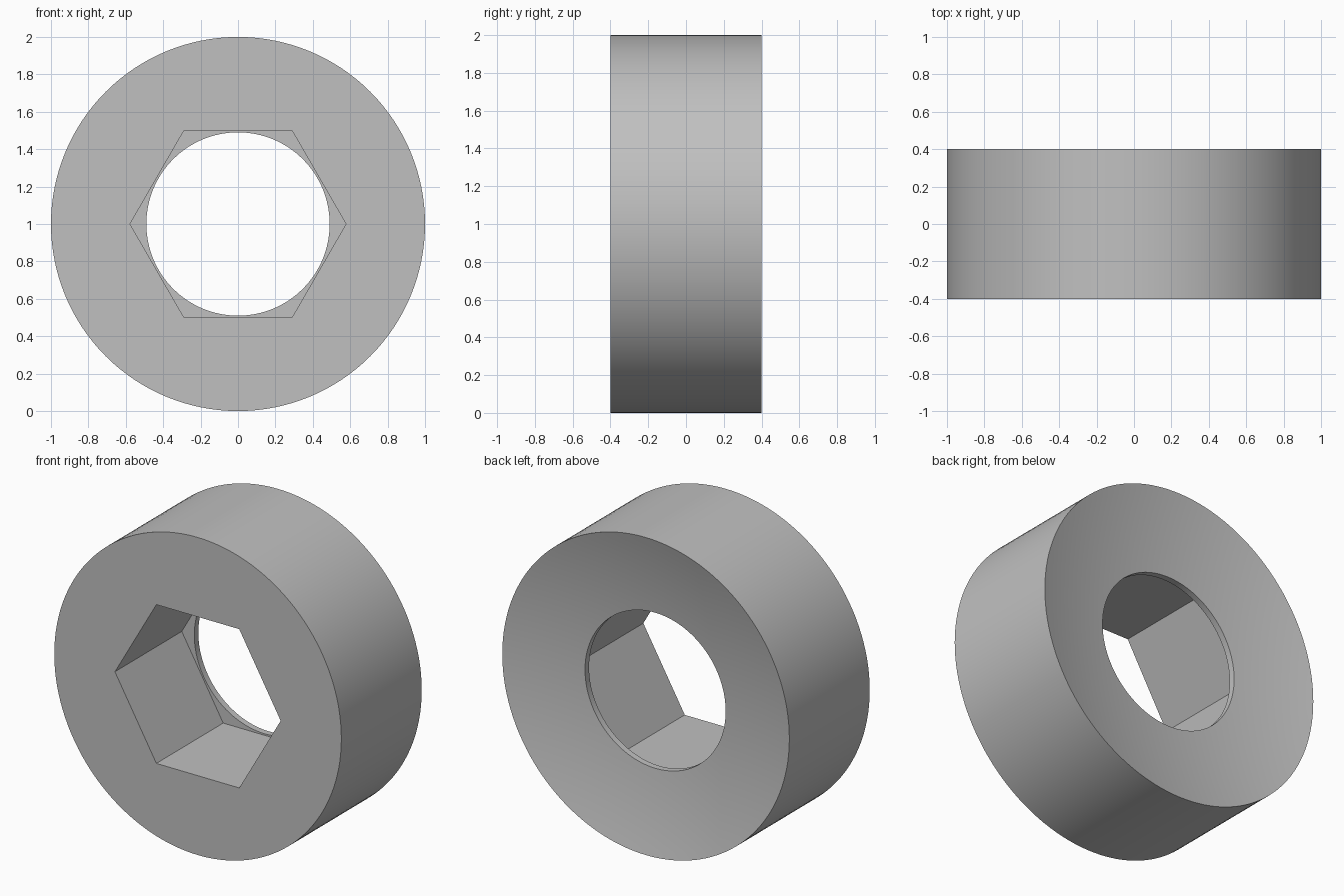
import bpy
import bmesh
from math import pi, radians, sqrt
from mathutils import Vector

default = bpy.data.objects.get("Cube")
if default:
    bpy.data.objects.remove(default, do_unlink=True)

OUTER, BORE, HALF = 1.0, 0.49, 0.4     # radii and half thickness
SEAT_Y, FLOOR_Y = 0.305, 0.265         # inner edge of the dish, end of the hex socket
SEGMENTS, DISH_STEPS = 128, 12

# Plain grey steel
steel = bpy.data.materials.new("grey steel")
steel.use_nodes = True
colour = (0.53, 0.53, 0.53, 1)
steel.diffuse_color = colour
steel.node_tree.nodes["Principled BSDF"].inputs["Base Color"].default_value = colour


def dish_profile():
    """Shallow spherical arc from the outer rim down to the bore."""
    depth = HALF - SEAT_Y
    # Sphere centred on the axis, passing through both rims
    a = (OUTER**2 - BORE**2 - depth**2) / (2 * depth)
    radius = sqrt(OUTER**2 + a**2)
    points = []
    for i in range(DISH_STEPS + 1):
        r = OUTER + (BORE - OUTER) * i / DISH_STEPS
        points.append((r, HALF + a - sqrt(radius**2 - r**2)))
    return points


# Ring body: closed profile turned about the y axis
profile = [(BORE, -HALF), (OUTER, -HALF)] + dish_profile()
bm = bmesh.new()
verts = [bm.verts.new((r, y, 0)) for r, y in profile]
edges = [bm.edges.new((v, verts[(i + 1) % len(verts)])) for i, v in enumerate(verts)]
bmesh.ops.spin(bm, geom=verts + edges, cent=(0, 0, 0), axis=(0, 1, 0),
               angle=2 * pi, steps=SEGMENTS)
bmesh.ops.remove_doubles(bm, verts=bm.verts, dist=1e-5)
bmesh.ops.recalc_face_normals(bm, faces=bm.faces)
bmesh.ops.translate(bm, verts=bm.verts, vec=Vector((0, 0, 1)))
mesh = bpy.data.meshes.new("dished_ring")
bm.to_mesh(mesh)
bm.free()
mesh.materials.append(steel)
ring = bpy.data.objects.new("dished_ring", mesh)
bpy.context.collection.objects.link(ring)

# Hex socket cut from the front, corners pointing left and right
start = -HALF - 0.2
bpy.ops.mesh.primitive_cylinder_add(
    vertices=6, radius=1 / sqrt(3), depth=FLOOR_Y - start,
    location=(0, (FLOOR_Y + start) / 2, 1), rotation=(pi / 2, pi / 6, 0))
cutter = bpy.context.object
cutter.name = "hex_socket_cutter"
cutter.hide_render = True
cutter.data.materials.append(steel)

cut = ring.modifiers.new("hex_socket", 'BOOLEAN')
cut.operation = 'DIFFERENCE'
cut.solver = 'EXACT'
cut.object = cutter

bpy.ops.object.select_all(action='DESELECT')
ring.select_set(True)
bpy.context.view_layer.objects.active = ring
bpy.ops.object.modifier_apply(modifier=cut.name)
bpy.data.objects.remove(cutter, do_unlink=True)
bpy.ops.object.shade_smooth_by_angle(angle=radians(30))
